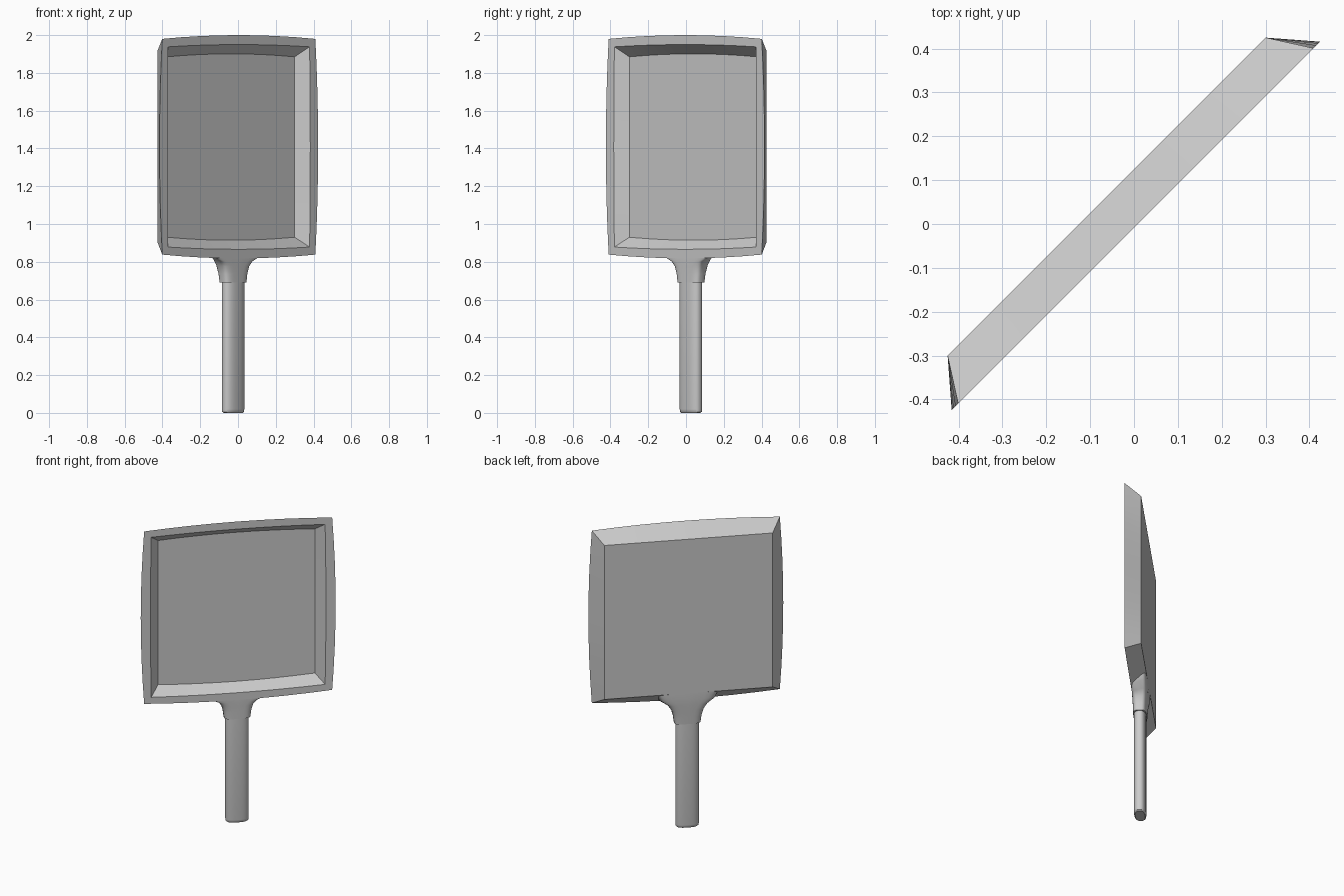
import bpy, bmesh, math
from mathutils import Matrix, Vector

cube = bpy.data.objects.get("Cube")
if cube:
    bpy.data.objects.remove(cube, do_unlink=True)

grey = bpy.data.materials.new("plain_grey")
grey.use_nodes = True
GREY = (0.6, 0.6, 0.6, 1)
grey.diffuse_color = GREY
grey.node_tree.nodes["Principled BSDF"].inputs["Base Color"].default_value = GREY

# Parts are built with u = width, w = towards the open face, then turned 45 degrees
S = math.sqrt(0.5)


def place(u, w, z):
    return Vector(((u + w) * S, (u - w) * S, z))


def loft(name, rings, smooth_angle):
    """Skin a list of closed rings and cap both ends."""
    bm = bmesh.new()
    loops = [[bm.verts.new(place(*p)) for p in ring] for ring in rings]
    n = len(loops[0])
    for a, b in zip(loops, loops[1:]):
        for i in range(n):
            j = (i + 1) % n
            bm.faces.new((a[i], a[j], b[j], b[i]))
    bm.faces.new(loops[0][::-1])
    bm.faces.new(loops[-1])
    bmesh.ops.recalc_face_normals(bm, faces=bm.faces[:])
    mesh = bpy.data.meshes.new(name)
    bm.to_mesh(mesh)
    bm.free()
    mesh.materials.append(grey)
    ob = bpy.data.objects.new(name, mesh)
    bpy.context.collection.objects.link(ob)
    bpy.ops.object.select_all(action="DESELECT")
    ob.select_set(True)
    bpy.context.view_layer.objects.active = ob
    bpy.ops.object.shade_smooth_by_angle(angle=math.radians(smooth_angle))
    return ob


def frame_ring(half, low, high, w, side_bulge, end_bulge, seg=8):
    """Rectangle whose sides and ends bow outwards."""
    mid, tall = (low + high) / 2, (high - low) / 2
    pts = []
    for k in range(4):
        for i in range(seg):
            t = -1 + 2 * i / seg
            bow = 1 - t * t
            sign = 1 if k < 2 else -1
            if k % 2 == 0:      # right then left side
                u, v = sign * (half + side_bulge * bow), sign * t * tall
            else:               # top then bottom end
                u, v = -sign * t * half, sign * (tall + end_bulge * bow)
            pts.append((u, w, mid + v))
    return pts


def oval_ring(half_u, back, front, z_back, z_front, power, n=32):
    """Squarish oval; the ring may tilt between its back and front heights."""
    pts = []
    for i in range(n):
        a = 2 * math.pi * i / n
        c, s = math.cos(a), math.sin(a)
        p = math.copysign(abs(c) ** (2 / power), c)
        q = math.copysign(abs(s) ** (2 / power), s)
        t = (q + 1) / 2
        pts.append((half_u * p, back + (front - back) * t,
                    z_back + (z_front - z_back) * t))
    return pts


# Shallow pan: back plate, sloping outside, flat rim, sloping inside, floor
loft("pan", [
    frame_ring(0.513, 0.90, 1.92, -0.088, 0, 0),
    frame_ring(0.573, 0.838, 1.98, 0.006, 0.021, 0.02),
    frame_ring(0.530, 0.878, 1.938, 0.006, 0.005, 0.012),
    frame_ring(0.478, 0.93, 1.885, -0.054, 0, 0.016),
], 25)

# Flared neck blending into the back plate and rim
loft("neck", [
    oval_ring(0.080, -0.077, 0.003, 0.69, 0.69, 3.5),
    oval_ring(0.086, -0.080, 0.004, 0.735, 0.735, 3.5),
    oval_ring(0.098, -0.083, 0.005, 0.78, 0.775, 4),
    oval_ring(0.120, -0.086, 0.006, 0.82, 0.80, 5),
    oval_ring(0.165, -0.088, 0.006, 0.86, 0.82, 6),
    oval_ring(0.180, -0.088, 0.006, 0.90, 0.84, 6),
], 40)

# Oval grip with a softened lower end
loft("handle", [
    oval_ring(0.062, -0.066, -0.008, 0, 0, 2.5),
    oval_ring(0.069, -0.072, -0.002, 0.006, 0.006, 2.5),
    oval_ring(0.071, -0.074, 0, 0.02, 0.02, 2.5),
    oval_ring(0.071, -0.074, 0, 0.70, 0.70, 2.5),
], 40)
